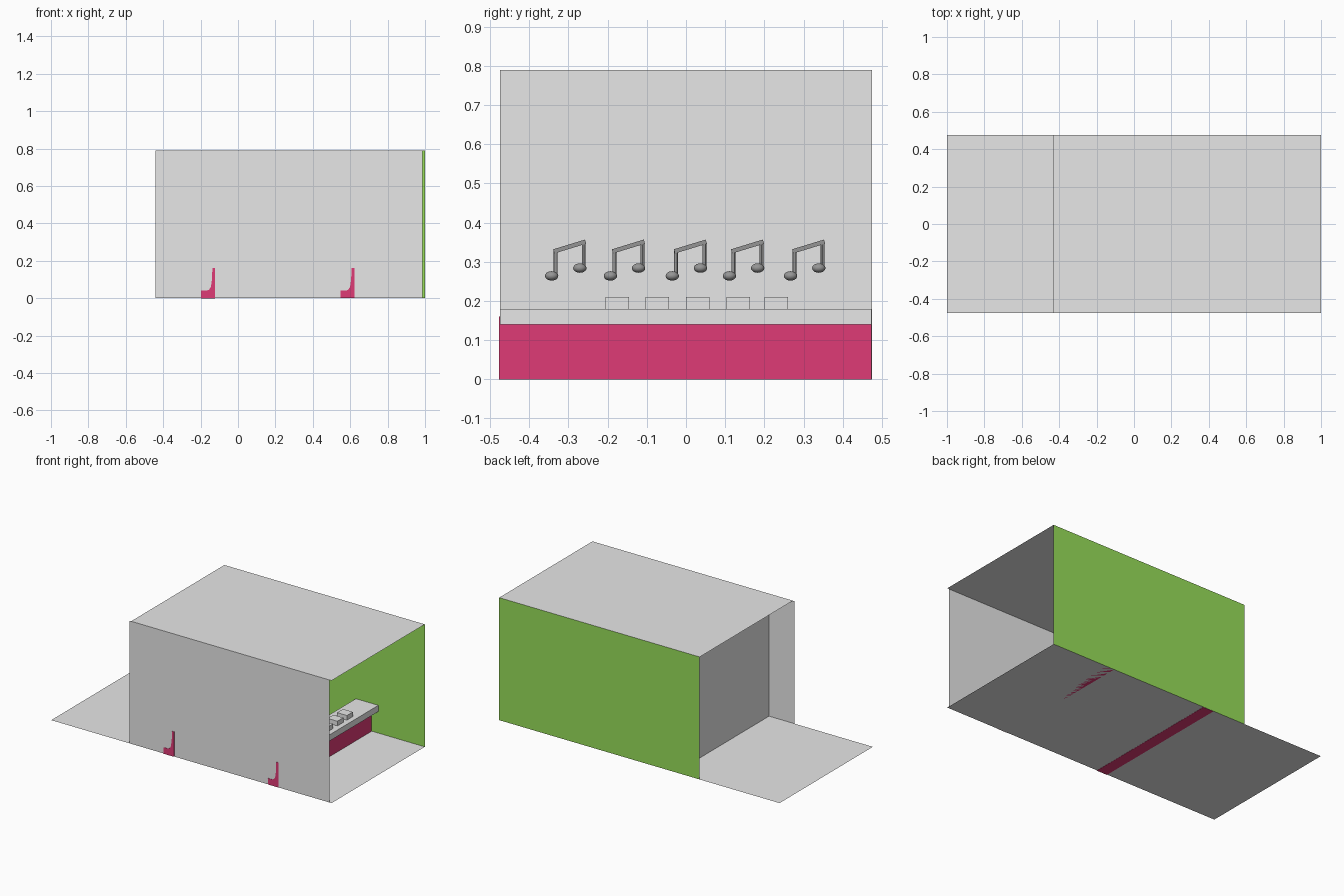
import bpy, bmesh
from math import atan2, hypot
from mathutils import Matrix, Vector

if "Cube" in bpy.data.objects:
    bpy.data.objects.remove(bpy.data.objects["Cube"])


def material(name, color):
    m = bpy.data.materials.new(name)
    m.use_nodes = True
    m.diffuse_color = (*color, 1)
    m.node_tree.nodes["Principled BSDF"].inputs["Base Color"].default_value = (*color, 1)
    return m


GREY = material("pale grey", (0.8, 0.8, 0.8))
GREEN = material("leaf green", (0.31, 0.73, 0.10))
PINK = material("raspberry", (0.74, 0.043, 0.18))
METAL = material("dark grey", (0.3, 0.3, 0.3))


def finish(name, bm, mat):
    mesh = bpy.data.meshes.new(name)
    bm.to_mesh(mesh)
    bm.free()
    mesh.materials.append(mat)
    ob = bpy.data.objects.new(name, mesh)
    bpy.context.collection.objects.link(ob)
    return ob


def panel(name, corners, mat):
    bm = bmesh.new()
    bm.faces.new([bm.verts.new(c) for c in corners])
    return finish(name, bm, mat)


def box(name, lo, hi, mat):
    lo, hi = Vector(lo), Vector(hi)
    bm = bmesh.new()
    bmesh.ops.create_cube(bm, size=1, matrix=Matrix.Translation((lo + hi) / 2)
                          @ Matrix.Diagonal((*(hi - lo), 1)))
    return finish(name, bm, mat)


def extrude_y(name, profile, y0, y1, mat):
    bm = bmesh.new()
    face = bm.faces.new([bm.verts.new((x, y0, z)) for x, z in profile])
    ext = bmesh.ops.extrude_face_region(bm, geom=[face], use_keep_orig=True)
    verts = [v for v in ext["geom"] if isinstance(v, bmesh.types.BMVert)]
    bmesh.ops.translate(bm, verts=verts, vec=(0, y1 - y0, 0))
    bmesh.ops.recalc_face_normals(bm, faces=bm.faces)
    return finish(name, bm, mat)


# Room shell: thin sheets, open at both ends
W, H = 0.475, 0.79
LEFT, RIGHT, INNER = -0.43, 1.0, -0.26
panel("floor", [(-1, -W, 0), (1, -W, 0), (1, W, 0), (-1, W, 0)], GREY)
panel("roof", [(LEFT, -W, H), (RIGHT, -W, H), (RIGHT, W, H), (LEFT, W, H)], GREY)
panel("front_wall", [(-0.44, -W, 0), (0.987, -W, 0), (0.987, -W, H), (-0.44, -W, H)], GREY)
panel("back_wall", [(RIGHT, W, 0), (LEFT, W, 0), (LEFT, W, H), (RIGHT, W, H)], GREEN)
panel("inner_wall", [(INNER, -W, 0), (INNER, W, 0), (INNER, W, H), (INNER, -W, H)], GREY)

# Two counters: curved-foot base, slab top, row of small blocks
FOOT = [(0, 0), (0.075, 0), (0.075, 0.16), (0.06, 0.16), (0.058, 0.10),
        (0.052, 0.06), (0.043, 0.046), (0.03, 0.04), (0, 0.04)]
for label, x, sink in (("inner", -0.197, 0.001), ("outer", 0.547, 0)):
    profile = [(x + px, pz if pz else -sink) for px, pz in FOOT]
    extrude_y(label + "_counter_base", profile, -W - 0.002, W - 0.002, PINK)
    box(label + "_counter_top", (x - 0.037, -W, 0.14), (x + 0.123, W - 0.002, 0.18), GREY)
    for i, y in enumerate((-0.205, -0.103, 0, 0.103, 0.2)):
        box(f"{label}_counter_block_{i + 1}", (x + 0.02, y, 0.18),
            (x + 0.09, y + 0.06, 0.21), GREY)


# Paired-note wall ornaments
def rod(bm, a, b, radius):
    a, b = Vector(a), Vector(b)
    turn = (b - a).to_track_quat("Z", "Y").to_matrix().to_4x4()
    bmesh.ops.create_cone(bm, cap_ends=True, segments=12, radius1=radius, radius2=radius,
                          depth=(b - a).length,
                          matrix=Matrix.Translation((a + b) / 2) @ turn)


NX = INNER + 0.018
for i, y in enumerate((-0.343, -0.193, -0.035, 0.111, 0.267)):
    bm = bmesh.new()
    tops = []
    for dy, z, top in ((0, 0.264, 0.328), (0.072, 0.284, 0.35)):
        bmesh.ops.create_uvsphere(bm, u_segments=20, v_segments=12, radius=1,
                                  matrix=Matrix.Translation((NX, y + dy, z))
                                  @ Matrix.Diagonal((0.015, 0.017, 0.012, 1)))
        tops.append((NX, y + dy + 0.01, top))
        rod(bm, (NX, y + dy + 0.01, z), tops[-1], 0.005)
    # Slanted beam joining the stems
    a, b = Vector(tops[0]), Vector(tops[1])
    d = b - a
    bmesh.ops.create_cube(bm, size=1, matrix=Matrix.Translation((a + b) / 2)
                          @ Matrix.Rotation(atan2(d.z, d.y), 4, "X")
                          @ Matrix.Diagonal((0.012, hypot(d.y, d.z) + 0.01, 0.011, 1)))
    note = finish(f"note_ornament_{i + 1}", bm, METAL)
    bpy.ops.object.select_all(action="DESELECT")
    note.select_set(True)
    bpy.context.view_layer.objects.active = note
    bpy.ops.object.shade_smooth_by_angle()
